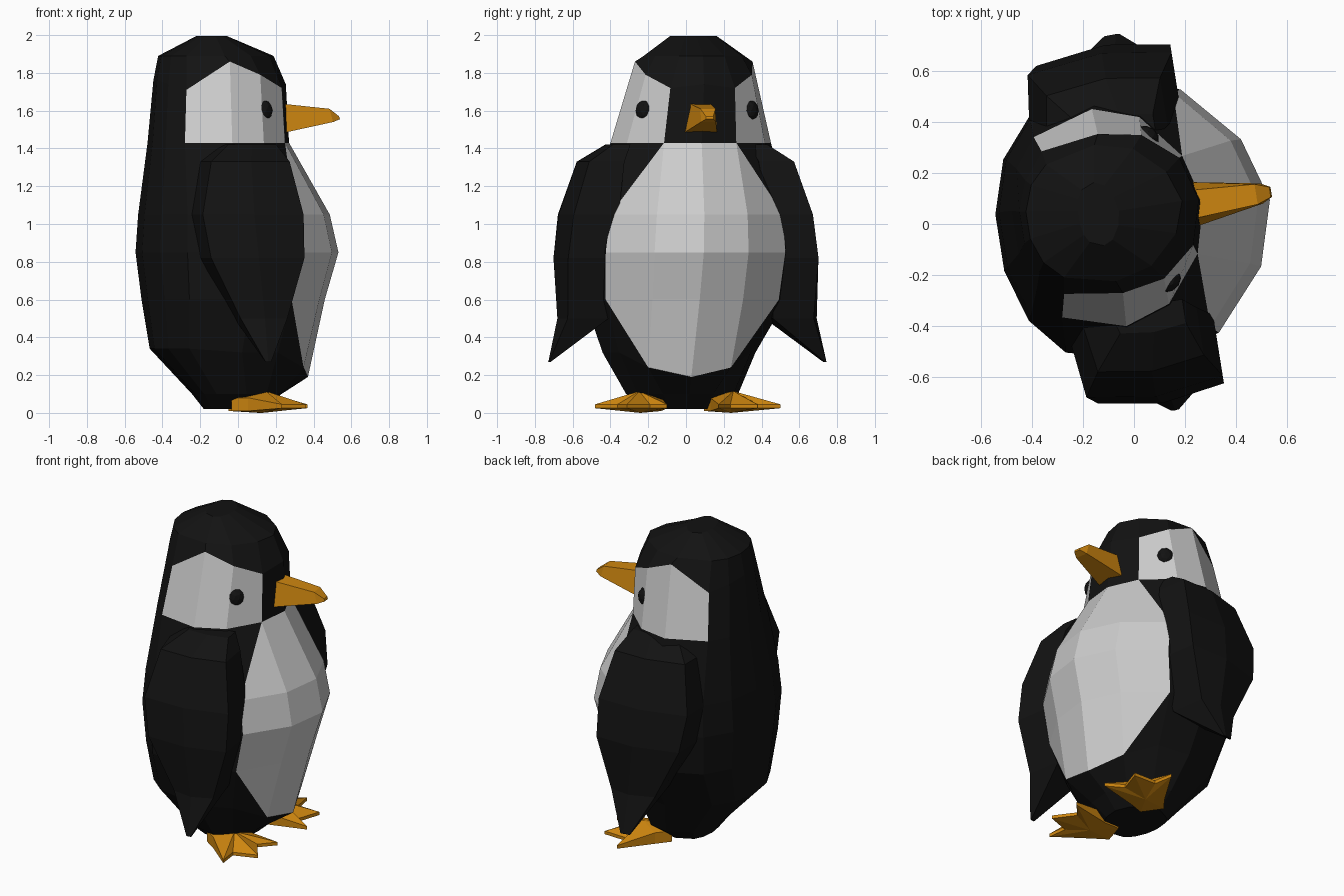
import bpy, bmesh, math
from mathutils import Matrix

if "Cube" in bpy.data.objects:
    bpy.data.objects.remove(bpy.data.objects["Cube"])

TURN = Matrix.Rotation(math.radians(9), 4, 'Z')   # whole figure is turned slightly


def material(name, rgb):
    m = bpy.data.materials.new(name)
    m.diffuse_color = (*rgb, 1)
    m.use_nodes = True
    m.node_tree.nodes["Principled BSDF"].inputs["Base Color"].default_value = m.diffuse_color
    return m


BLACK = material("black", (0.006, 0.006, 0.006))
WHITE = material("white", (0.8, 0.8, 0.8))
ORANGE = material("orange", (0.62, 0.24, 0.005))


def finish(name, bm, mats, shift=0.04):
    """Turn a bmesh modelled facing +x into a placed, flat-shaded object."""
    bmesh.ops.recalc_face_normals(bm, faces=bm.faces)
    bm.transform(TURN @ Matrix.Translation((0, shift, 0)))
    me = bpy.data.meshes.new(name)
    bm.to_mesh(me)
    bm.free()
    for m in mats:
        me.materials.append(m)
    ob = bpy.data.objects.new(name, me)
    bpy.context.collection.objects.link(ob)
    return ob


def loft(rings):
    """Plain closed loft through rings with equal point counts."""
    bm = bmesh.new()
    vs = [[bm.verts.new(p) for p in r] for r in rings]
    n = len(vs[0])
    for a, b in zip(vs, vs[1:]):
        for i in range(n):
            j = (i + 1) % n
            bm.faces.new((a[i], a[j], b[j], b[i]))
    bm.faces.new(vs[0])
    bm.faces.new(vs[-1])
    return bm


# Body and head: one half cross-section, scaled at each height
half = [(1, 0), (.86, .45), (.48, .86), (0, 1), (-.65, .83), (-.88, .57), (-1, .2)]
section = half + [(x, -y) for x, y in half[:0:-1]]
N = len(section)
col = [min(i, N - i) for i in range(N)]
# z, front x, back x, half width, sideways sway
levels = [(.02, .14, -.18, .20, -.02), (.10, .23, -.24, .30, -.02),
          (.26, .37, -.465, .41, -.03), (.60, .465, -.50, .54, 0),
          (.85, .54, -.53, .56, .01), (1.05, .495, -.515, .54, .02),
          (1.43, .28, -.465, .43, .04), (1.74, .265, -.435, .315, .055),
          (1.89, .20, -.41, .27, .06), (1.995, -.05, -.21, .125, .06)]
lift = {2: [-.07, -.02, .06, .06, .08, .08, .08],    # lower belly edge
        7: [0, -.02, .05, .12, -.03, 0, .02]}        # brow line
spread = {(2, 1): 1.2, (7, 1): 1.22, (7, 2): 1.05, (7, 4): 1.08}
bm = bmesh.new()
grid = []
for k, (z, xf, xb, w, sway) in enumerate(levels):
    cx, rx = (xf + xb) / 2, (xf - xb) / 2
    dz = lift.get(k, [0] * 7)
    grid.append([bm.verts.new((cx + rx * x, w * y * spread.get((k, c), 1) + sway, z + dz[c]))
                 for (x, y), c in zip(section, col)])
FULL, TAPER, FACE = (3, 4), {2: False, 5: True}, 6
for k in range(len(levels) - 1):
    a, b = grid[k], grid[k + 1]
    for i in range(N):
        j = (i + 1) % N
        lo, hi = sorted((col[i], col[j]))
        if k in TAPER and (lo, hi) == (1, 2):
            # belly corner: split so the white edge runs diagonally
            inner, outer = (i, j) if col[i] == 1 else (j, i)
            wide, narrow = (a, b) if TAPER[k] else (b, a)
            bm.faces.new((wide[inner], wide[outer], narrow[inner])).material_index = 1
            bm.faces.new((wide[outer], narrow[outer], narrow[inner]))
            continue
        f = bm.faces.new((a[i], a[j], b[j], b[i]))
        f.material_index = int((k in FULL and hi <= 2) or (k in TAPER and hi <= 1)
                               or (k == FACE and lo >= 1 and hi <= 4))
bm.faces.new(grid[0])
bm.faces.new(grid[-1])
finish("body", bm, [BLACK, WHITE], shift=0)

# Beak: trapezoid tapering to a blunt tip
finish("beak", loft([
    [(.2, -.095, 1.475), (.2, .095, 1.475), (.2, .058, 1.64), (.2, -.058, 1.64)],
    [(.51, -.04, 1.54), (.51, .04, 1.54), (.49, .04, 1.61), (.49, -.04, 1.61)],
    [(.55, -.02, 1.555), (.55, .02, 1.555), (.545, .02, 1.57), (.545, -.02, 1.57)],
]), [ORANGE])

# Wings: z, back x, front x, inner y, outer y
wing = [(1.42, -.12, .14, .32, .43), (1.33, -.23, .19, .36, .58),
        (1.05, -.29, .25, .40, .68), (.82, -.25, .25, .43, .71),
        (.50, -.09, .16, .44, .695), (.27, .03, .06, .735, .745)]
# Feet: half outline from heel to the middle toe, then mirrored
foot = [(-.05, .07), (.05, .10), (.27, .20), (.22, .09)]
outline = foot + [(.34, 0)] + [(x, -y) for x, y in foot[::-1]]

for side, label in ((-1, "right"), (1, "left")):
    rings = []
    for z, xb, xf, yi, yo in wing:
        ys = yo - .14 * (yo - yi)
        xm = (xb + xf) / 2
        back = xb - .03 * (side + 1) / 2
        # the root reaches further back so the wing blends into the body
        rings.append([(x, side * y, z) for x, y in
                      ((back - .03 * (z > .6), yi), (back, ys), (xm, yo), (xf, ys), (xf, yi))])
    finish(label + "_wing", loft(rings), [BLACK], shift=0)

    # Eye
    bm = bmesh.new()
    bmesh.ops.create_icosphere(bm, subdivisions=2, radius=.052)
    bm.transform(Matrix.Translation((.1, side * .285, 1.6))
                 @ Matrix.Rotation(side * math.radians(58), 4, 'Z')
                 @ Matrix.Diagonal((.8, 1, 1.08, 1)))
    finish(label + "_eye", bm, [BLACK], shift=.045)

    # Webbed foot with a raised instep, splayed outward
    bm = bmesh.new()
    low = [bm.verts.new((x, y, 0.01 if x < .1 else .025)) for x, y in outline]
    top = [bm.verts.new((x, y, .08 if x < .1 else .045)) for x, y in outline]
    peak = bm.verts.new((.12, 0, .115))
    sole = bm.verts.new((.1, 0, 0))
    n = len(low)
    for i in range(n):
        j = (i + 1) % n
        bm.faces.new((low[i], low[j], top[j], top[i]))
        bm.faces.new((top[i], top[j], peak))
        bm.faces.new((low[j], low[i], sole))
    bm.transform(Matrix.Translation((.03 + side * .03, side * .195, 0))
                 @ Matrix.Rotation(side * math.radians(26), 4, 'Z'))
    finish(label + "_foot", bm, [ORANGE], shift=-.02)
